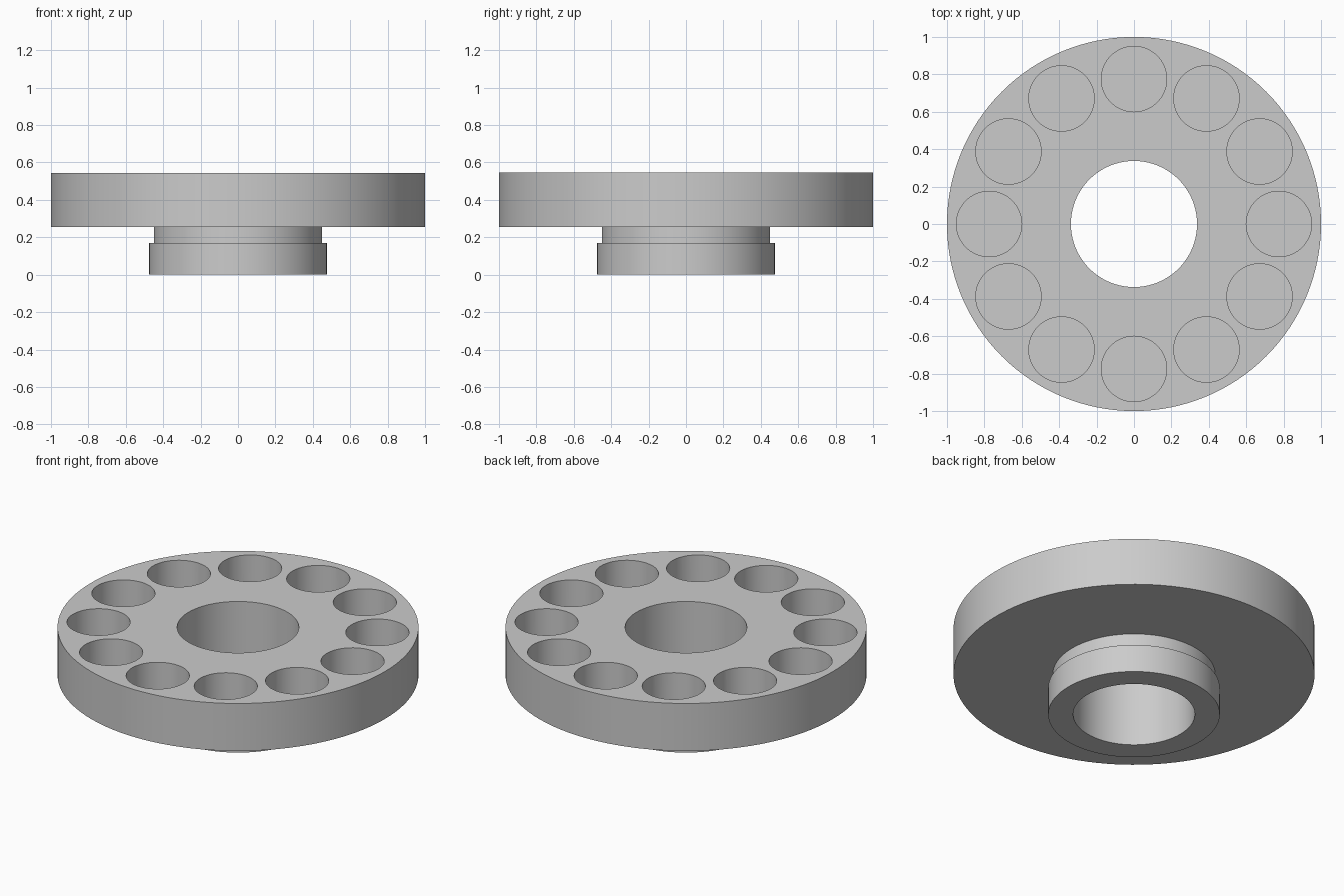
import bpy
import bmesh
from math import radians, sin, cos, tau
from mathutils import Matrix

cube = bpy.data.objects.get("Cube")
if cube:
    bpy.data.objects.remove(cube, do_unlink=True)

# Dimensions
DISC_R, COLLAR_R, NECK_R, BORE_R = 1.0, 0.475, 0.45, 0.337
COLLAR_TOP, DISC_BOTTOM, DISC_TOP = 0.17, 0.255, 0.545
POCKETS, POCKET_R, POCKET_RING, POCKET_FLOOR = 12, 0.175, 0.775, 0.31
SEGMENTS = 128

# Plain grey material
grey = bpy.data.materials.new("plain grey")
grey.use_nodes = True
colour = (0.6, 0.6, 0.6, 1)
grey.diffuse_color = colour
grey.node_tree.nodes["Principled BSDF"].inputs["Base Color"].default_value = colour


def make_object(name, bm):
    bmesh.ops.recalc_face_normals(bm, faces=bm.faces)
    mesh = bpy.data.meshes.new(name)
    bm.to_mesh(mesh)
    bm.free()
    mesh.materials.append(grey)
    obj = bpy.data.objects.new(name, mesh)
    bpy.context.scene.collection.objects.link(obj)
    return obj


def lathe(name, profile):
    """Revolve a closed (radius, height) outline around the z axis."""
    bm = bmesh.new()
    rings = []
    for i in range(SEGMENTS):
        a = tau * i / SEGMENTS
        rings.append([bm.verts.new((r * cos(a), r * sin(a), z)) for r, z in profile])
    for i, ring in enumerate(rings):
        following = rings[(i + 1) % SEGMENTS]
        for j in range(len(profile)):
            k = (j + 1) % len(profile)
            bm.faces.new((ring[j], following[j], following[k], ring[k]))
    return make_object(name, bm)


# Disc with a stepped hub and a through bore
body = lathe("pocketed_disc_with_hub", [
    (BORE_R, 0), (COLLAR_R, 0), (COLLAR_R, COLLAR_TOP),
    (NECK_R, COLLAR_TOP), (NECK_R, DISC_BOTTOM),
    (DISC_R, DISC_BOTTOM), (DISC_R, DISC_TOP), (BORE_R, DISC_TOP),
])

# Ring of blind round pockets, cut from the top
bm = bmesh.new()
height = 0.4
for i in range(POCKETS):
    a = tau * i / POCKETS
    centre = (POCKET_RING * cos(a), POCKET_RING * sin(a), POCKET_FLOOR + height / 2)
    bmesh.ops.create_cone(bm, cap_ends=True, segments=64, radius1=POCKET_R,
                          radius2=POCKET_R, depth=height,
                          matrix=Matrix.Translation(centre))
cutter = make_object("pocket_cutter", bm)
cutter.hide_render = True

cut = body.modifiers.new("pockets", 'BOOLEAN')
cut.operation = 'DIFFERENCE'
cut.solver = 'EXACT'
cut.object = cutter

bpy.ops.object.select_all(action='DESELECT')
body.select_set(True)
bpy.context.view_layer.objects.active = body
bpy.ops.object.modifier_apply(modifier=cut.name)
bpy.data.objects.remove(cutter, do_unlink=True)

# Smooth walls, sharp rims
bpy.ops.object.shade_smooth_by_angle(angle=radians(30))
